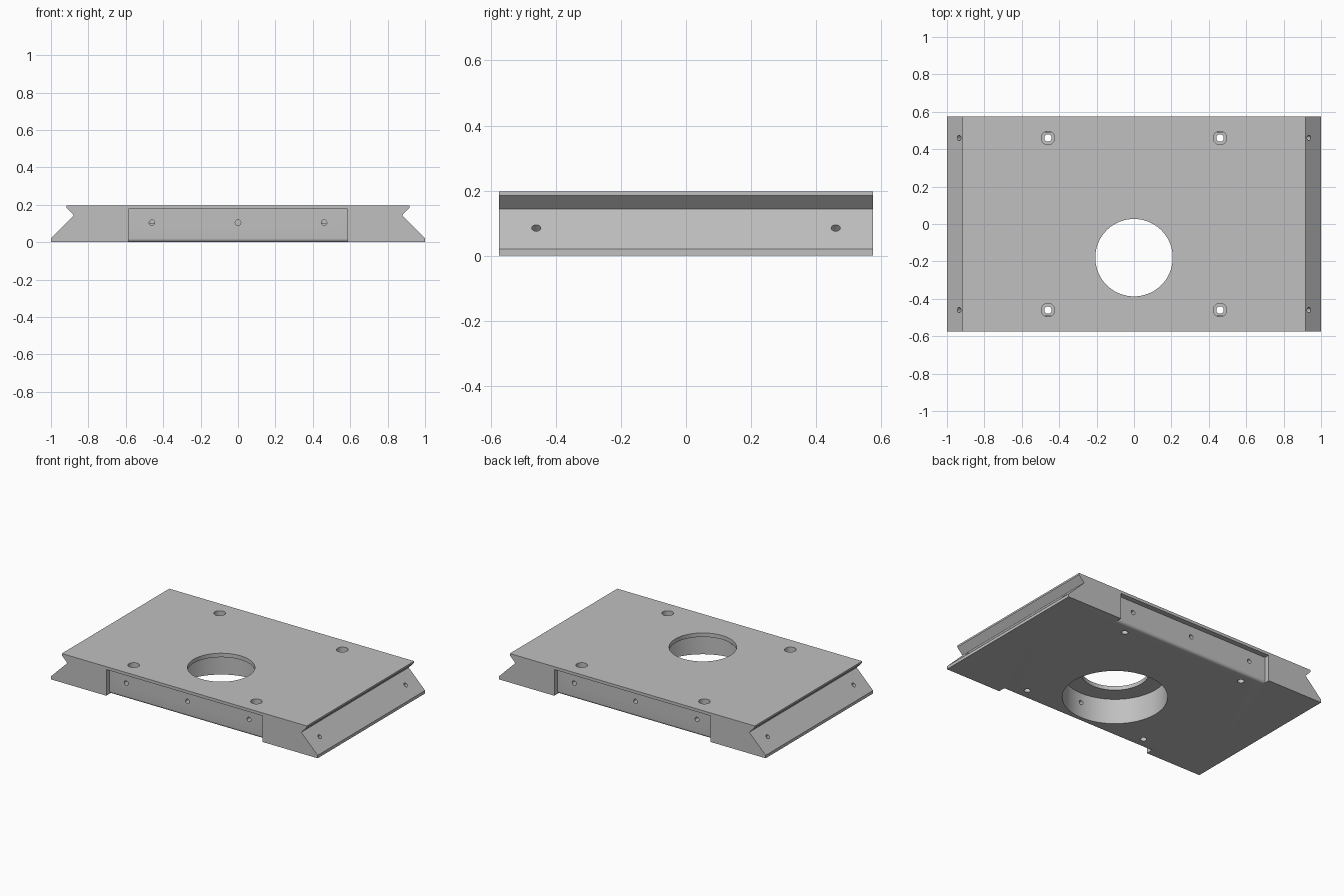
import bpy, math
from mathutils import Vector

cube = bpy.data.objects.get("Cube")
if cube:
    bpy.data.objects.remove(cube, do_unlink=True)

HALF_Y, HEIGHT = 0.575, 0.197
WALL_Y = 0.54          # recessed face of the long sides
BORE_Y = -0.18         # centre of the large opening
SCREW = 0.46           # screw spacing from centre

grey = bpy.data.materials.new("plain grey")
grey.use_nodes = True
colour = (0.53, 0.53, 0.53, 1)
grey.diffuse_color = colour
grey.node_tree.nodes["Principled BSDF"].inputs["Base Color"].default_value = colour


def prism(name, section, place, half):
    """Extrude a closed 2D section from -half to +half; place maps (a, b, t) to 3D."""
    n = len(section)
    verts = [place(a, b, t) for t in (-half, half) for a, b in section]
    faces = [tuple(range(n))[::-1], tuple(range(n, 2 * n))]
    faces += [(i, (i + 1) % n, n + (i + 1) % n, n + i) for i in range(n)]
    mesh = bpy.data.meshes.new(name)
    mesh.from_pydata(verts, [], faces)
    obj = bpy.data.objects.new(name, mesh)
    bpy.context.collection.objects.link(obj)
    bpy.context.view_layer.objects.active = obj
    bpy.ops.object.mode_set(mode='EDIT')
    bpy.ops.mesh.select_all(action='SELECT')
    bpy.ops.mesh.normals_make_consistent(inside=False)
    bpy.ops.object.mode_set(mode='OBJECT')
    return obj


def cut(cutter):
    mod = plate.modifiers.new("cut", 'BOOLEAN')
    mod.operation, mod.solver, mod.object = 'DIFFERENCE', 'EXACT', cutter
    bpy.context.view_layer.objects.active = plate
    bpy.ops.object.modifier_apply(modifier=mod.name)
    bpy.data.objects.remove(cutter, do_unlink=True)


def drill(start, end, radius, sides=24):
    a, b = Vector(start), Vector(end)
    bpy.ops.mesh.primitive_cylinder_add(vertices=sides, radius=radius,
                                        depth=(b - a).length, location=(a + b) / 2)
    tool = bpy.context.object
    tool.rotation_euler = (b - a).to_track_quat('Z', 'Y').to_euler()
    bpy.context.view_layer.update()
    cut(tool)


# Plate with V-notched ends
right = [(1, 0), (1, 0.02), (0.877, 0.143), (0.918, 0.185), (0.918, HEIGHT)]
section = right + [(-x, z) for x, z in reversed(right)]
plate = prism("mounting_plate", section, lambda a, b, t: (a, t, b), HALF_Y)

# Recesses in the long sides, rounded along the lower edge
r = 0.02
arc = [(WALL_Y - r + r * math.cos(k * math.pi / 16),
        r - r * math.sin(k * math.pi / 16)) for k in range(9)]
recess = [(0.7, 0.177), (WALL_Y, 0.177)] + arc + [(WALL_Y - r, -0.05), (0.7, -0.05)]
for side in (-1, 1):
    cut(prism("recess_cutter", recess, lambda a, b, t: (t, side * a, b), 0.585))

# Large stepped opening
drill((0, BORE_Y, -0.1), (0, BORE_Y, 0.17), 0.32, 96)
drill((0, BORE_Y, 0.1), (0, BORE_Y, 0.3), 0.207, 96)

for sy in (-1, 1):
    # Screw holes in the recessed faces
    for x in (-SCREW, 0, SCREW):
        drill((x, sy * 0.6, 0.105), (x, sy * 0.488, 0.105), 0.015)
    for sx in (-1, 1):
        # Counterbored holes through the top
        drill((sx * SCREW, sy * SCREW, -0.1), (sx * SCREW, sy * SCREW, 0.3), 0.02)
        drill((sx * SCREW, sy * SCREW, 0.1), (sx * SCREW, sy * SCREW, 0.3), 0.036, 32)
        # Holes square to the sloping ends
        drill((sx * 0.955, sy * SCREW, 0.105), (sx * 0.88, sy * SCREW, 0.03), 0.014)

plate.data.materials.clear()
plate.data.materials.append(grey)
for face in plate.data.polygons:
    face.material_index = 0
bpy.ops.object.select_all(action='DESELECT')
plate.select_set(True)
bpy.context.view_layer.objects.active = plate
bpy.ops.object.shade_smooth_by_angle(angle=math.radians(30))
